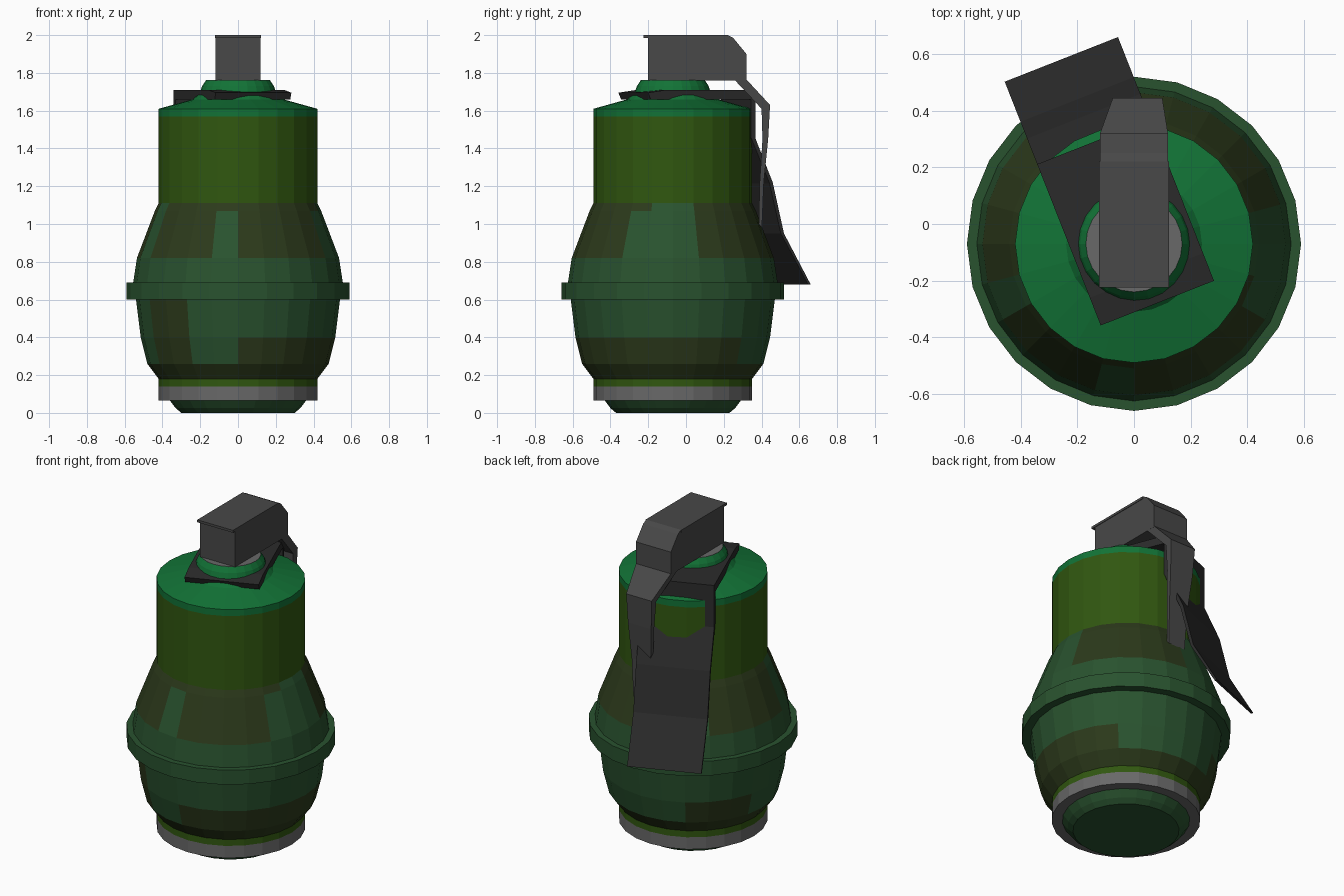
import bpy
from math import sin, cos, radians
from mathutils import Vector

if "Cube" in bpy.data.objects:
    bpy.data.objects.remove(bpy.data.objects["Cube"])

SEG = 24
AXIS_Y = -0.07


def mat(name, r, g, b):
    m = bpy.data.materials.new(name)
    m.diffuse_color = (r, g, b, 1)
    m.use_nodes = True
    m.node_tree.nodes["Principled BSDF"].inputs["Base Color"].default_value = m.diffuse_color
    return m


GREEN = mat("dark_green", 0.022, 0.085, 0.028)
BROWN = mat("camo_brown", 0.025, 0.042, 0.011)
OLIVE = mat("olive", 0.03, 0.095, 0.005)
BRIGHT = mat("bright_green", 0.006, 0.17, 0.037)
GREY = mat("grey", 0.14, 0.14, 0.14)
STEEL = mat("lever_grey", 0.065, 0.065, 0.065)
BLACK = mat("black", 0.024, 0.024, 0.024)


def make(name, verts, faces, mats):
    me = bpy.data.meshes.new(name)
    me.from_pydata(verts, [], faces)
    for m in mats:
        me.materials.append(m)
    me.update()
    ob = bpy.data.objects.new(name, me)
    bpy.context.collection.objects.link(ob)
    return ob


def lathe(name, prof, mats, cap_bottom=False, cap_top=False, pick=None):
    """Revolve (radius, z) points, listed bottom to top; pick chooses a material slot."""
    verts, faces = [], []
    for r, z in prof:
        for i in range(SEG):
            a = radians(360 / SEG * i)
            verts.append((r * sin(a), AXIS_Y - r * cos(a), z))
    for k in range(len(prof) - 1):
        for i in range(SEG):
            j = (i + 1) % SEG
            faces.append((k * SEG + i, k * SEG + j, (k + 1) * SEG + j, (k + 1) * SEG + i))
    if cap_bottom:
        faces.append(tuple(reversed(range(SEG))))
    if cap_top:
        n = (len(prof) - 1) * SEG
        faces.append(tuple(range(n, n + SEG)))
    ob = make(name, verts, faces, mats)
    if pick:
        for f in ob.data.polygons:
            k, i = divmod(f.index, SEG)
            f.material_index = pick(k, i)
    return ob


def bar(name, prof, material, origin=(0, 0), turn=0):
    """Side profile of (forward, z, x_left, x_right) points, bridged across its width."""
    o = Vector((*origin, 0))
    fwd = Vector((-sin(radians(turn)), cos(radians(turn)), 0))
    side = Vector((fwd.y, -fwd.x, 0))
    n = len(prof)
    verts = [o + fwd * p[0] + side * p[k] + Vector((0, 0, p[1])) for k in (2, 3) for p in prof]
    faces = [tuple(range(n)), tuple(reversed(range(n, 2 * n)))]
    faces += [((i + 1) % n, i, n + i, n + (i + 1) % n) for i in range(n)]
    return make(name, verts, faces, [material])


def spread(pts, w):
    return [(s, z, -w, w) for s, z in pts]


# Base cup and grey band
lathe("base_cup", [(0.30, 0), (0.33, 0.025), (0.36, 0.065)], [GREEN], cap_bottom=True)
lathe("base_band", [(0.34, 0.065), (0.42, 0.065), (0.42, 0.14)], [GREY])
lathe("base_stripe", [(0.42, 0.14), (0.42, 0.18)], [OLIVE])

# Camouflaged bulging body: brown patches as (first, last) segment per ring
LOWER = {0: [(0, 24)], 1: [(0, 9), (14, 17), (20, 22)], 2: [(20, 22)]}
UPPER = {1: [(0, 4), (7, 12), (15, 19), (20, 23)], 2: [(0, 5), (7, 12), (15, 19), (20, 24)]}


def camo(table):
    return lambda k, i: int(any(a <= i < b for a, b in table.get(k, [])))


lathe("lower_body", [(0.42, 0.18), (0.48, 0.26), (0.515, 0.40), (0.54, 0.60)],
      [GREEN, BROWN], pick=camo(LOWER))
lathe("upper_body", [(0.555, 0.69), (0.535, 0.82), (0.44, 1.07), (0.42, 1.11)],
      [GREEN, BROWN], pick=camo(UPPER))
lathe("middle_ring", [(0.53, 0.60), (0.59, 0.60), (0.59, 0.69), (0.55, 0.69)], [GREEN])

# Olive cylinder, green lid and neck
lathe("olive_sleeve", [(0.42, 1.11), (0.42, 1.57)], [OLIVE])
lathe("lid", [(0.42, 1.57), (0.42, 1.61), (0.24, 1.66), (0.20, 1.70), (0.19, 1.73), (0.17, 1.76)],
      [BRIGHT])
lathe("neck_cap", [(0.17, 1.755), (0.17, 1.762)], [GREY], cap_top=True)

# Black clip plate, turned about the body axis and bent down the back
plate = [(-0.21, 1.66), (-0.225, 1.695), (-0.12, 1.71), (0.387, 1.71), (0.387, 1.45),
         (0.484, 1.22), (0.548, 0.95), (0.70, 0.68), (0.685, 0.68), (0.53, 0.95),
         (0.466, 1.215), (0.36, 1.46), (0.36, 1.66)]
bar("clip_plate", spread(plate, 0.215), BLACK, (0, AXIS_Y), 21.5)

# Lever head and its front lip
head = [(-0.20, 1.76), (-0.20, 1.99), (0.22, 2.0), (0.25, 1.985), (0.32, 1.90), (0.32, 1.76)]
bar("lever_head", spread(head, 0.12), STEEL)
bar("lever_lip", spread([(-0.225, 1.985), (-0.225, 2.0), (0.22, 2.0), (0.22, 1.985)], 0.123), STEEL)

# Lever arm, tapering as it drops behind the body
bar("lever_arm", [
    (0.26, 1.76, -0.12, 0.12), (0.32, 1.765, -0.12, 0.12), (0.445, 1.63, -0.075, 0.10),
    (0.435, 1.45, -0.065, 0.095), (0.412, 1.22, -0.045, 0.085), (0.402, 0.98, -0.035, 0.08),
    (0.385, 1.0, -0.035, 0.08), (0.39, 1.22, -0.045, 0.085), (0.405, 1.45, -0.065, 0.095),
    (0.40, 1.61, -0.075, 0.10)], STEEL)
